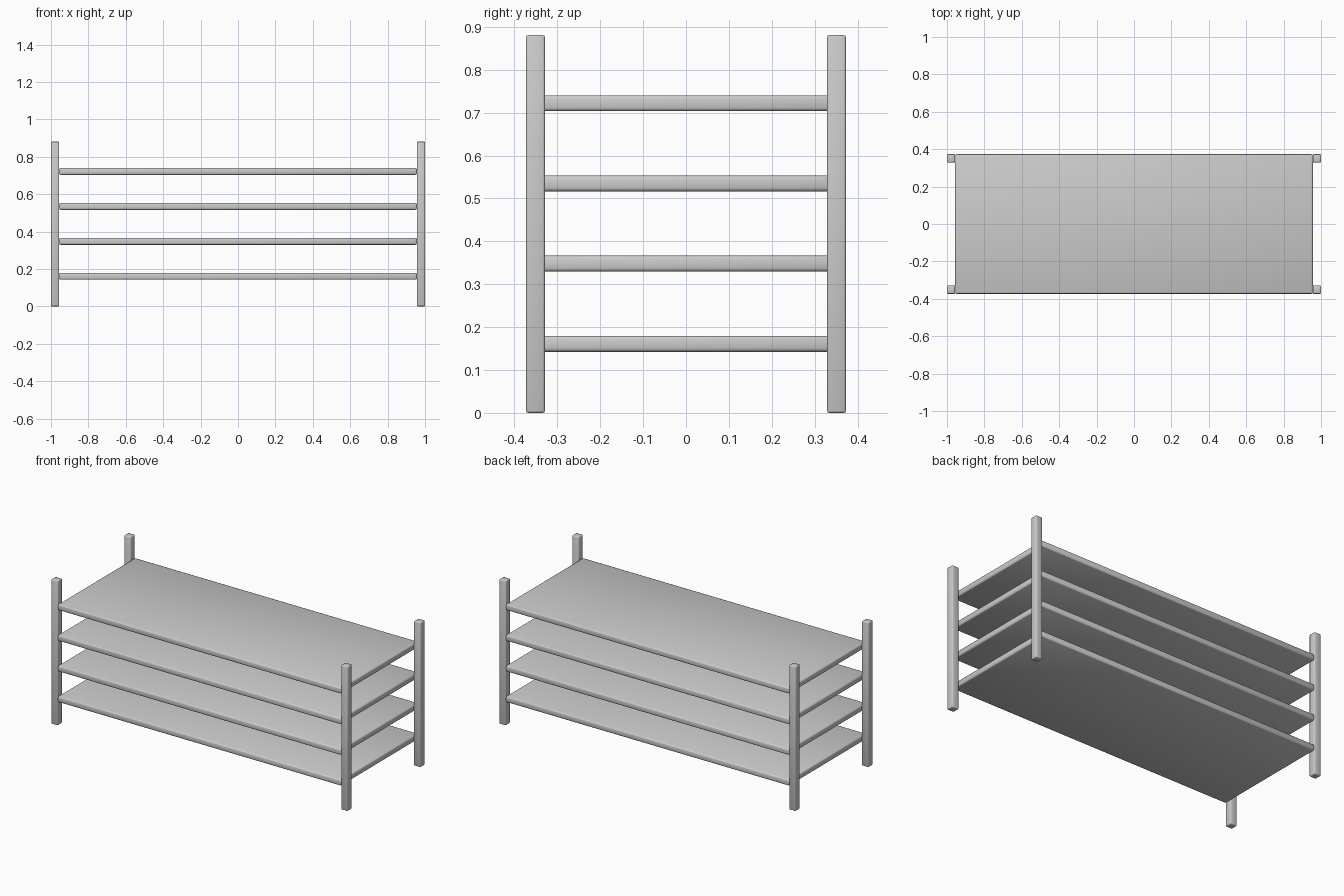
import bpy

if "Cube" in bpy.data.objects:
    bpy.data.objects.remove(bpy.data.objects["Cube"])

HALF_X, HALF_Y, HEIGHT = 1.0, 0.373, 0.881
POST = 0.044
SHELF_T = 0.037


def rounded_box(name, center, size, bevel):
    bpy.ops.mesh.primitive_cube_add(size=1, location=center)
    ob = bpy.context.object
    ob.name = name
    ob.scale = size
    bpy.ops.object.transform_apply(location=False, rotation=False, scale=True)
    mod = ob.modifiers.new("soft_edges", 'BEVEL')
    mod.width = bevel
    mod.segments = 2
    mod.limit_method = 'NONE'
    bpy.ops.object.shade_smooth()
    return ob


# Four corner posts
for sx, side in ((-1, "left"), (1, "right")):
    for sy, end in ((-1, "front"), (1, "back")):
        rounded_box(f"{end}_{side}_post",
                    (sx * (HALF_X - POST / 2), sy * (HALF_Y - POST / 2), HEIGHT / 2),
                    (POST, POST, HEIGHT), 0.005)

# Four evenly spaced shelves held between the posts
for i in range(4):
    rounded_box(f"shelf_{i + 1}", (0, 0, 0.161 + 0.187 * i),
                (2 * (HALF_X - POST), 2 * HALF_Y, SHELF_T), 0.008)
